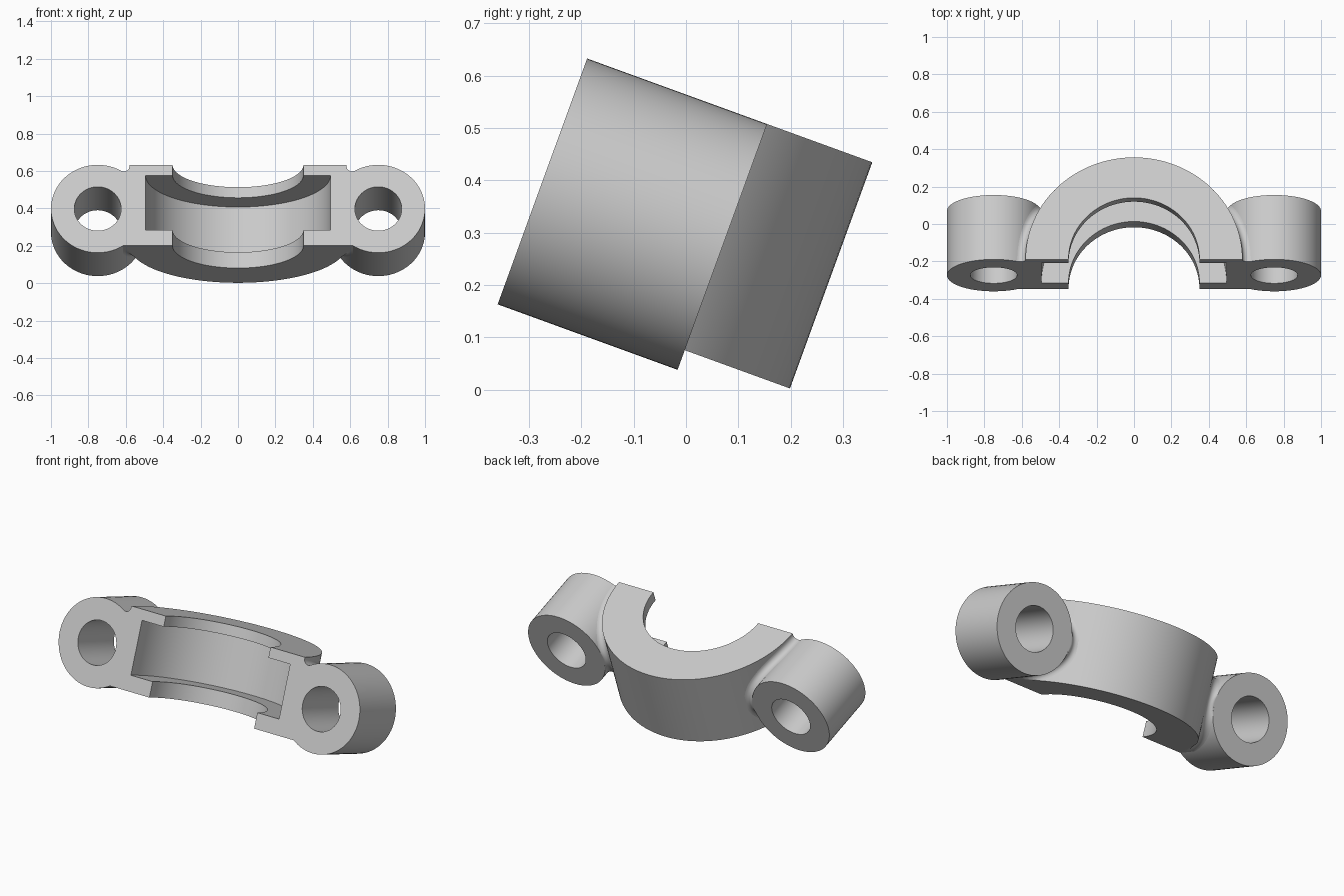
import bpy, bmesh, math
from mathutils import Matrix, Vector

cube = bpy.data.objects.get("Cube")
if cube:
    bpy.data.objects.remove(cube, do_unlink=True)

# Main sizes, before the whole part is tilted
OUTER, INNER, GROOVE = 0.58, 0.35, 0.495
BASE, TOP = 0.07, 0.53
BOSS_X, BOSS_Z, BOSS_R, BOSS_LEN, HOLE_R = 0.75, 0.28, 0.25, 0.366, 0.125
FILLET = 0.03
TILT = Matrix.Rotation(math.radians(-20), 4, 'X') @ Matrix.Translation((0, -0.394, 0))

grey = bpy.data.materials.new("plain_grey")
grey.use_nodes = True
grey.diffuse_color = (0.6, 0.6, 0.6, 1)
grey.node_tree.nodes["Principled BSDF"].inputs["Base Color"].default_value = grey.diffuse_color


def finish(bm, name):
    mesh = bpy.data.meshes.new(name)
    bm.to_mesh(mesh)
    bm.free()
    mesh.materials.append(grey)
    obj = bpy.data.objects.new(name, mesh)
    bpy.context.collection.objects.link(obj)
    return obj


def revolve(name, profile, turn, steps, place):
    """Turn a closed (radius, height) profile about z; cap it if the turn is partial."""
    bm = bmesh.new()
    closed = turn > 6
    rings = []
    for i in range(steps if closed else steps + 1):
        a = turn * i / steps
        rings.append([bm.verts.new((r * math.cos(a), r * math.sin(a), h)) for r, h in profile])
    n = len(profile)
    for i in range(steps):
        a, b = rings[i], rings[(i + 1) % len(rings)]
        for j in range(n):
            k = (j + 1) % n
            bm.faces.new((a[j], a[k], b[k], b[j]))
    if not closed:
        bm.faces.new(rings[0])
        bm.faces.new(rings[-1])
    bmesh.ops.recalc_face_normals(bm, faces=bm.faces)
    bm.transform(TILT @ place)
    return finish(bm, name)


def fillet(name, side, steps=48, arc=8):
    """Rolling-ball blend between the half ring and one boss."""
    bm = bmesh.new()
    reach = BOSS_R + FILLET
    limit = math.acos((BOSS_X - OUTER - FILLET) / reach)
    rows, centres = [], []
    for i in range(steps + 1):
        phi = limit * math.sin(math.pi * (i / steps - 0.5))
        x = BOSS_X - reach * math.cos(phi)
        y = math.sqrt(max(0, (OUTER + FILLET) ** 2 - x * x))
        c = Vector((x, y, BOSS_Z + reach * math.sin(phi)))
        to_ring = Vector((-x, -y, 0)).normalized()
        to_boss = Vector((math.cos(phi), 0, -math.sin(phi)))
        row = []
        for j in range(arc + 1):
            p = c + FILLET * to_ring.slerp(to_boss, j / arc)
            row.append(bm.verts.new((side * p.x, min(p.y, BOSS_LEN), max(p.z, BASE))))
        rows.append(row)
        centres.append(Vector((side * c.x, c.y, c.z)))
    # blend surface, facing the ball centre
    for i in range(steps):
        for j in range(arc):
            f = bm.faces.new((rows[i][j], rows[i][j + 1], rows[i + 1][j + 1], rows[i + 1][j]))
            f.normal_update()
            if f.normal.dot(centres[i] - f.calc_center_median()) < 0:
                f.normal_flip()
            f.smooth = True
    # flat front ends
    rise = math.sqrt(BOSS_R ** 2 - (BOSS_X - OUTER) ** 2)
    for row, sign in ((rows[0], -1), (rows[-1], 1)):
        corner = bm.verts.new((side * OUTER, 0, BOSS_Z + sign * rise))
        ends = [bm.verts.new(v.co) for v in row]
        f = bm.faces.new(ends + [corner])
        f.normal_update()
        if f.normal.y > 0:
            f.normal_flip()
    bm.transform(TILT)
    return finish(bm, name)


# Half ring with an inner groove
ring = revolve("half_ring", [
    (INNER, BASE), (OUTER, BASE), (OUTER, TOP), (INNER, TOP),
    (INNER, 0.47), (GROOVE, 0.47), (GROOVE, 0.16), (INNER, 0.16)],
    math.pi, 72, Matrix.Identity(4))

# Bolt bosses merged into the ring
bpy.context.view_layer.objects.active = ring
tube = [(HOLE_R, 0), (BOSS_R, 0), (BOSS_R, BOSS_LEN), (HOLE_R, BOSS_LEN)]
for side, label in ((1, "left"), (-1, "right")):
    place = Matrix.Translation((side * BOSS_X, 0, BOSS_Z)) @ Matrix.Rotation(-math.pi / 2, 4, 'X')
    boss = revolve("boss_" + label, tube, math.tau, 72, place)
    mod = ring.modifiers.new("join_boss", 'BOOLEAN')
    mod.operation = 'UNION'
    mod.solver = 'EXACT'
    mod.object = boss
    bpy.ops.object.modifier_apply(modifier=mod.name)
    bpy.data.objects.remove(boss, do_unlink=True)
    fillet("fillet_" + label, side)

# Smooth curved walls, keep hard edges
for obj in bpy.context.view_layer.objects:
    obj.select_set(obj == ring)
bpy.ops.object.shade_smooth_by_angle(angle=math.radians(30))
